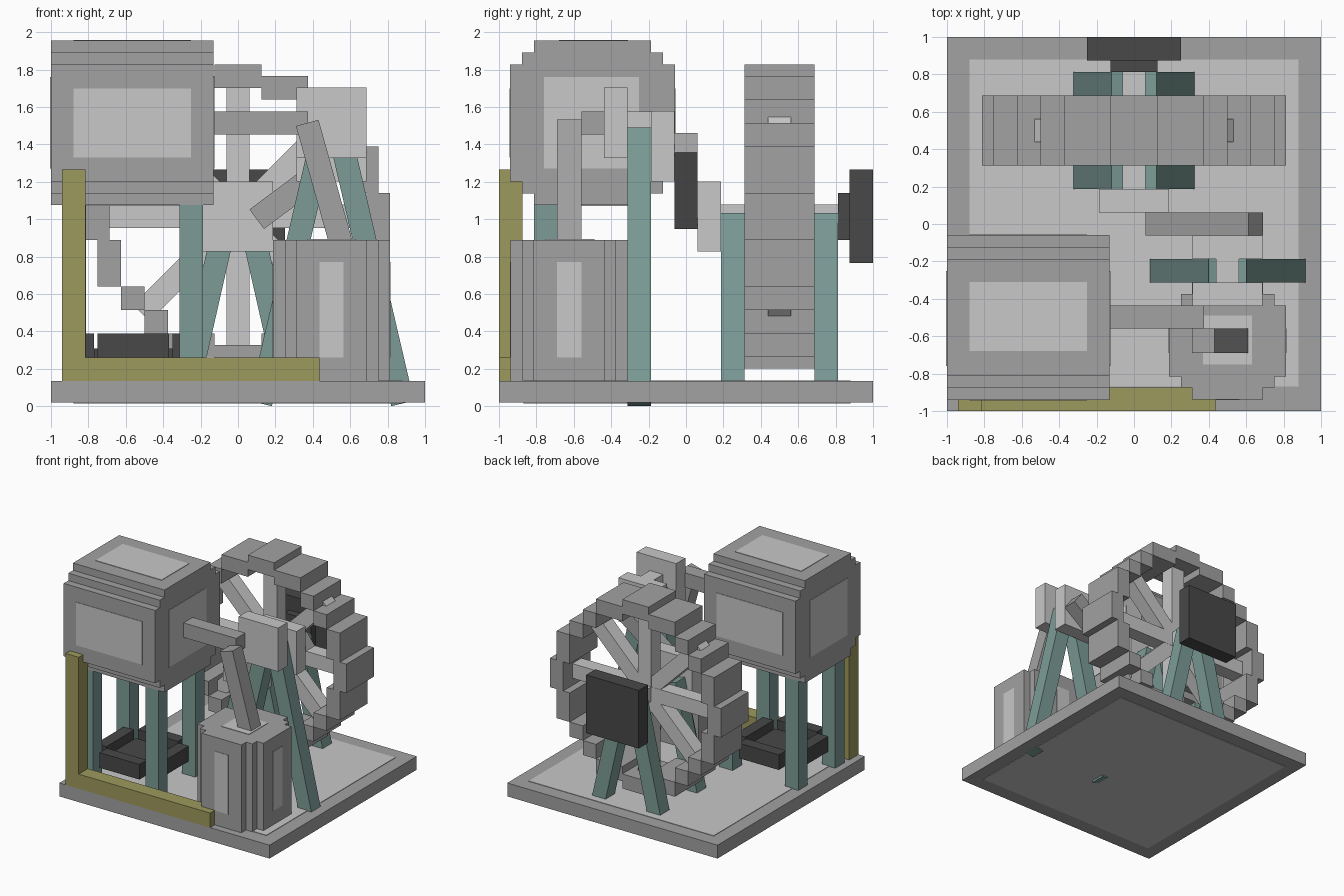
import bpy, bmesh, math
from mathutils import Vector

if "Cube" in bpy.data.objects:
    bpy.data.objects.remove(bpy.data.objects["Cube"])


def material(name, r, g, b):
    m = bpy.data.materials.new(name)
    m.diffuse_color = (r, g, b, 1)
    m.use_nodes = True
    m.node_tree.nodes["Principled BSDF"].inputs["Base Color"].default_value = m.diffuse_color
    return m


MID = material("mid grey", 0.36, 0.36, 0.36)
LIGHT = material("light grey", 0.58, 0.58, 0.58)
DARK = material("dark grey", 0.065, 0.065, 0.065)
TEAL = material("dull teal", 0.20, 0.33, 0.305)
OLIVE = material("olive brass", 0.34, 0.32, 0.11)


def finish(name, bm, mat):
    bmesh.ops.recalc_face_normals(bm, faces=bm.faces)
    me = bpy.data.meshes.new(name)
    bm.to_mesh(me)
    bm.free()
    me.materials.append(mat)
    ob = bpy.data.objects.new(name, me)
    bpy.context.collection.objects.link(ob)
    return ob


def add_prism(bm, pts, axis, a, b):
    """Extrude a 2D outline along an axis; outline uses the other two axes."""
    def place(p, d):
        v = list(p)
        v.insert("xyz".index(axis), d)
        return bm.verts.new(v)
    lo = [place(p, a) for p in pts]
    hi = [place(p, b) for p in pts]
    bm.faces.new(lo)
    bm.faces.new(hi[::-1])
    for i in range(len(pts)):
        j = (i + 1) % len(pts)
        bm.faces.new((lo[i], lo[j], hi[j], hi[i]))


def prism(name, pts, axis, a, b, mat):
    bm = bmesh.new()
    add_prism(bm, pts, axis, a, b)
    return finish(name, bm, mat)


def add_box(bm, x0, x1, y0, y1, z0, z1):
    add_prism(bm, [(x0, y0), (x1, y0), (x1, y1), (x0, y1)], "z", z0, z1)


def box(name, mat, *dims):
    bm = bmesh.new()
    add_box(bm, *dims)
    return finish(name, bm, mat)


def bar(name, p, q, w, y0, y1, mat):
    """Square-ended bar from p to q in the xz plane."""
    p, q = Vector(p), Vector(q)
    d = (q - p).normalized() * w / 2
    n = Vector((-d.y, d.x))
    return prism(name, [tuple(v) for v in (p + n, p - n, q - n, q + n)], "y", y0, y1, mat)


def stepped(cu, cv, steps):
    """Stair-stepped round outline mirrored into four quadrants."""
    quad = []
    for i, (u, v) in enumerate(steps):
        if i:
            quad.append((u, steps[i - 1][1]))
        quad.append((u, v))
    out = []
    for su, sv in ((1, 1), (-1, 1), (-1, -1), (1, -1)):
        part = [(cu + su * u, cv + sv * v) for u, v in quad]
        out += part if su * sv > 0 else part[::-1]
    return out


STEPS = [(.44, .313), (.377, .377), (.313, .44)]
T = 0.004  # thickness of painted panels

# Base plate with worn panels
box("base_plate", MID, -1, 1, -1, 1, .02, .135)
box("base_top_panel", LIGHT, -.88, .88, -.87, .88, .135, .135 + T)
box("base_bottom_panel", LIGHT, -.88, .88, -.87, .88, .02 - T, .02)

# Boiler
prism("boiler", stepped(-.5, 1.515, STEPS), "x", -1, -.13, MID)
for n, y0, y1 in (("front", -.94 - T, -.94), ("back", -.06, -.06 + T)):
    box("boiler_panel_" + n, LIGHT, -.88, -.25, y0, y1, 1.33, 1.70)
for n, z0, z1 in (("top", 1.955, 1.955 + T), ("bottom", 1.075 - T, 1.075)):
    box("boiler_panel_" + n, LIGHT, -.88, -.25, -.68, -.31, z0, z1)
for n, x0, x1 in (("left", -1 - T, -1), ("right", -.13, -.13 + T)):
    box("boiler_panel_" + n, LIGHT, x0, x1, -.76, -.25, 1.27, 1.76)

# Boiler posts
for x in (-.875, -.25):
    for y in (-.75, -.25):
        box("boiler_post", TEAL, x - .0625, x + .0625, y - .0625, y + .0625, .135, 1.08)

# Fire pan: floor with four walls and open corners
box("fire_pan_floor", DARK, -.77, -.35, -.71, -.29, .26, .31)
for s in (-1, 1):
    a, b = sorted((s * .21, s * .31))
    box("fire_pan_wall", DARK, -.56 + a, -.56 + b, -.69, -.31, .26, .39)
    box("fire_pan_wall", DARK, -.75, -.37, -.5 + a, -.5 + b, .26, .39)

# Brass feed pipe
box("feed_pipe_upright", OLIVE, -.94, -.815, -1, -.875, .26, 1.265)
box("feed_pipe_run", OLIVE, -.94, .435, -1, -.875, .135, .26)

# Cylinder
prism("cylinder", stepped(.5, -.625, [(.313, .19), (.25, .25), (.19, .313)]),
      "z", .135, .89, MID)
for y in (-.9375 - T, -.3125):
    box("cylinder_panel", LIGHT, .435, .565, y, y + T, .26, .77)
for x in (.1875 - T, .8125):
    box("cylinder_panel", LIGHT, x, x + T, -.69, -.56, .26, .77)
box("cylinder_top_panel", LIGHT, .37, .63, -.75, -.49, .89, .89 + T)

# Piston rod and steam arm
bar("piston_rod", (.37, 1.515), (.63, .59), .125, -.69, -.56, MID)
box("steam_arm", MID, -.13, .375, -.56, -.435, 1.452, 1.577)

# Crank axle, discs and connecting rod
box("crank_axle", LIGHT, .4375, .5625, -.43, -.07, 1.452, 1.577)
box("front_crank_disc", LIGHT, .3125, .6875, -.4375, -.3125, 1.328, 1.703)
box("rear_crank_disc", LIGHT, .3125, .6875, -.1875, -.0625, 1.203, 1.578)
bar("connecting_rod", (.10, 1.0), (.65, 1.41), .13, -.0625, .0625, MID)

# Splayed support legs
for s in (-1, 1):
    bar("crank_leg", (.5 + s * .38, .015), (.5 + s * .04, 1.475), .125, -.3125, -.1875, TEAL)
    for y in (.1875, .6875):
        bar("wheel_leg", (s * .28, .05), (s * .06, 1.02), .125, y, y + .125, TEAL)

# Flywheel rim: blocks stepped around the circle
ZC = 1.015
bm = bmesh.new()
for s in (-1, 1):
    a, b = sorted((s * .6875, s * .8125))
    add_box(bm, a, b, .3125, .6875, ZC - .125, ZC + .125)
    add_box(bm, -.125, .125, .3125, .6875, ZC + a, ZC + b)
    for t in (-1, 1):
        for x0, x1, z0, z1 in ((.625, .75, .125, .375), (.5, .625, .375, .5),
                               (.375, .5, .5, .625), (.125, .375, .625, .75)):
            xa, xb = sorted((s * x0, s * x1))
            za, zb = sorted((t * z0, t * z1))
            add_box(bm, xa, xb, .3125, .6875, ZC + za, ZC + zb)
finish("flywheel_rim", bm, MID)

# Flywheel spokes
for i in range(4):
    c, s = math.cos(i * math.pi / 4) * .73, math.sin(i * math.pi / 4) * .73
    bar("flywheel_spoke", (-c, ZC - s), (c, ZC + s), .125, .4375 + i * .0005, .5625 - i * .0005, LIGHT)

# Flywheel axle, crank hub and drive pulley
box("flywheel_axle", LIGHT, -.0625, .0625, .18, .82, ZC - .0625, ZC + .0625)
box("flywheel_crank_disc", LIGHT, -.1875, .1875, .0625, .1875, ZC - .1875, ZC + .1875)
box("pulley_hub", DARK, -.125, .125, .8125, .875, ZC - .125, ZC + .125)
box("pulley", DARK, -.25, .25, .875, 1, ZC - .25, ZC + .25)
